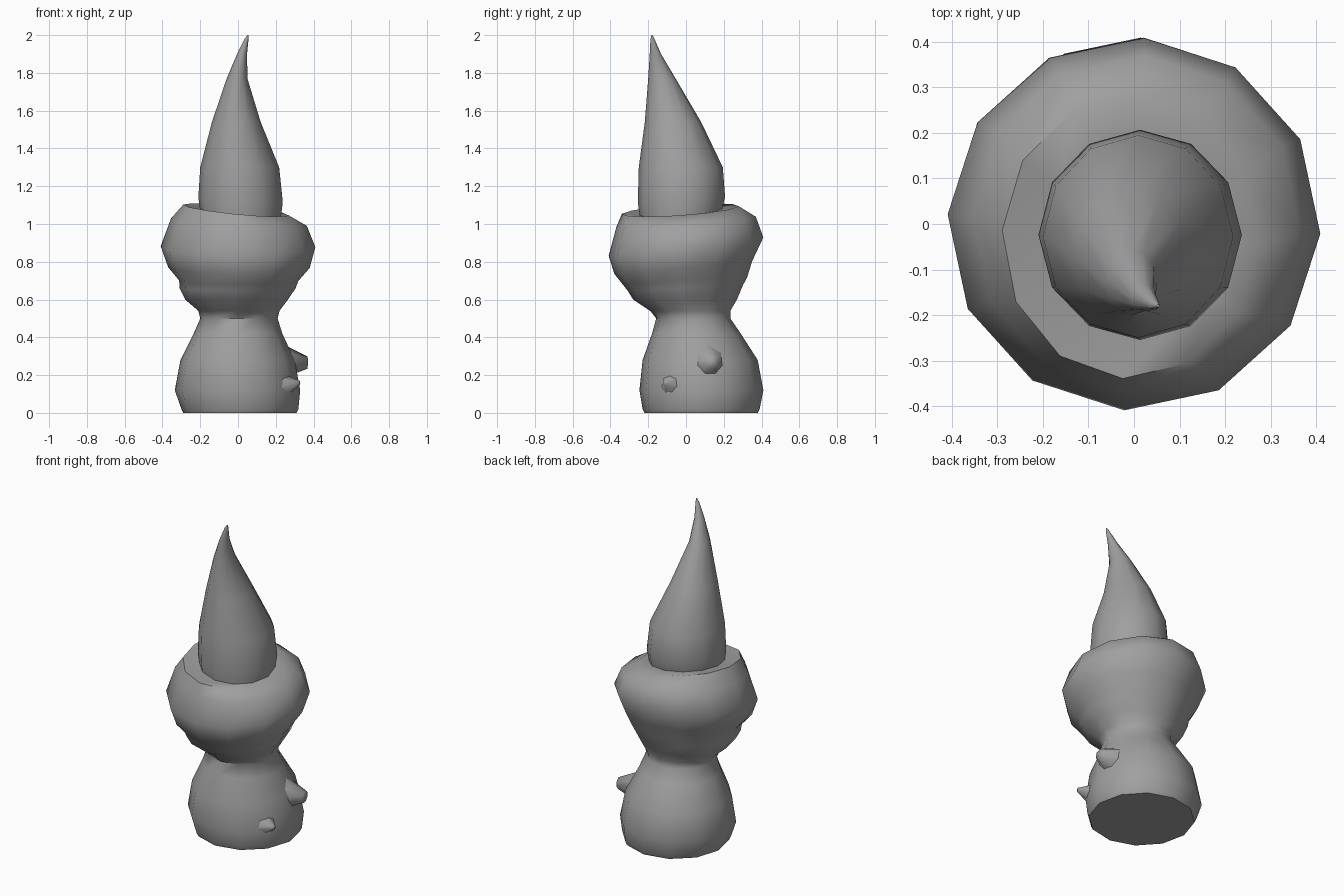
import bpy, bmesh, math
from mathutils import Vector

if "Cube" in bpy.data.objects:
    bpy.data.objects.remove(bpy.data.objects["Cube"], do_unlink=True)

SIDES = 12

# Single stone colour
stone = bpy.data.materials.new("grey_stone")
stone.use_nodes = True
grey = (0.35, 0.35, 0.35, 1)
stone.diffuse_color = grey
stone.node_tree.nodes["Principled BSDF"].inputs["Base Color"].default_value = grey


def finish(name, bm, angle=50):
    """Turn a bmesh into a smooth-shaded object."""
    bmesh.ops.recalc_face_normals(bm, faces=bm.faces)
    mesh = bpy.data.meshes.new(name)
    bm.to_mesh(mesh)
    bm.free()
    mesh.materials.append(stone)
    obj = bpy.data.objects.new(name, mesh)
    bpy.context.collection.objects.link(obj)
    bpy.ops.object.select_all(action='DESELECT')
    obj.select_set(True)
    bpy.context.view_layer.objects.active = obj
    bpy.ops.object.shade_smooth_by_angle(angle=math.radians(angle))
    return obj


def loft(name, rings, turn=0.0):
    """Rings are (height, x min, x max, y min, y max, x tilt, y tilt)."""
    bm = bmesh.new()
    loops = []
    for z, x0, x1, y0, y1, tx, ty in rings:
        loop = []
        for i in range(SIDES):
            a = 2 * math.pi * i / SIDES + turn
            x = (x0 + x1) / 2 + (x1 - x0) / 2 * math.cos(a)
            y = (y0 + y1) / 2 + (y1 - y0) / 2 * math.sin(a)
            loop.append(bm.verts.new((x, y, max(0, z + tx * x + ty * y))))
        loops.append(loop)
    for low, high in zip(loops, loops[1:]):
        for i in range(SIDES):
            j = (i + 1) % SIDES
            bm.faces.new((low[i], low[j], high[j], high[i]))
    bm.faces.new(loops[0])
    bm.faces.new(loops[-1])
    return finish(name, bm)


def nub(name, base, tip, radius, tip_radius):
    """Short tapered stub from base to tip."""
    bm = bmesh.new()
    base, tip = Vector(base), Vector(tip)
    axis = tip - base
    bmesh.ops.create_cone(bm, cap_ends=True, segments=7, radius1=radius,
                          radius2=tip_radius, depth=axis.length)
    bmesh.ops.rotate(bm, verts=bm.verts,
                     matrix=axis.to_track_quat('Z', 'Y').to_matrix())
    bmesh.ops.translate(bm, verts=bm.verts, vec=(base + tip) / 2)
    return finish(name, bm, 70)


# Rounded body, waist, bulging head and tilted brim in one skin
loft("body_and_head", [
    (0.00, -0.29, 0.31, -0.22, 0.38, 0, 0),
    (0.02, -0.30, 0.32, -0.23, 0.39, 0, 0),
    (0.12, -0.335, 0.33, -0.247, 0.41, 0, 0),
    (0.28, -0.305, 0.30, -0.23, 0.38, 0, 0),
    (0.42, -0.235, 0.235, -0.18, 0.29, 0, 0),
    (0.50, -0.20, 0.21, -0.158, 0.235, 0, 0),
    (0.54, -0.21, 0.22, -0.19, 0.235, 0, 0),
    (0.60, -0.28, 0.265, -0.28, 0.27, 0, 0),
    (0.66, -0.31, 0.305, -0.31, 0.30, 0, 0.04),
    (0.70, -0.312, 0.32, -0.335, 0.325, 0, 0.06),
    (0.77, -0.37, 0.38, -0.38, 0.35, 0, 0.09),
    (0.88, -0.41, 0.41, -0.41, 0.41, 0, 0.12),
    (1.01, -0.355, 0.365, -0.37, 0.37, -0.05, 0.08),
    (1.075, -0.29, 0.27, -0.34, 0.28, -0.10, 0.07),
    (1.065, -0.19, 0.21, -0.235, 0.175, -0.09, 0.08),
], math.radians(-3))

# Tall pointed hat leaning to the front, with a bent tip
loft("pointed_hat", [
    (1.06, -0.20, 0.228, -0.245, 0.19, -0.07, 0.08),
    (1.13, -0.21, 0.237, -0.255, 0.207, -0.05, 0.06),
    (1.30, -0.20, 0.218, -0.25, 0.195, 0, 0),
    (1.54, -0.138, 0.12, -0.218, 0.08, 0, 0),
    (1.77, -0.06, 0.05, -0.20, -0.055, 0, 0),
    (1.90, -0.005, 0.048, -0.192, -0.132, 0, 0),
    (1.98, 0.035, 0.056, -0.188, -0.167, 0, 0),
    (2.00, 0.05, 0.056, -0.183, -0.177, 0, 0),
])

# Worn stubs on the side of the body
nub("upper_stub", (0.20, 0.11, 0.27), (0.365, 0.14, 0.265), 0.11, 0.035)
nub("lower_stub", (0.20, -0.06, 0.14), (0.325, -0.11, 0.16), 0.09, 0.012)
